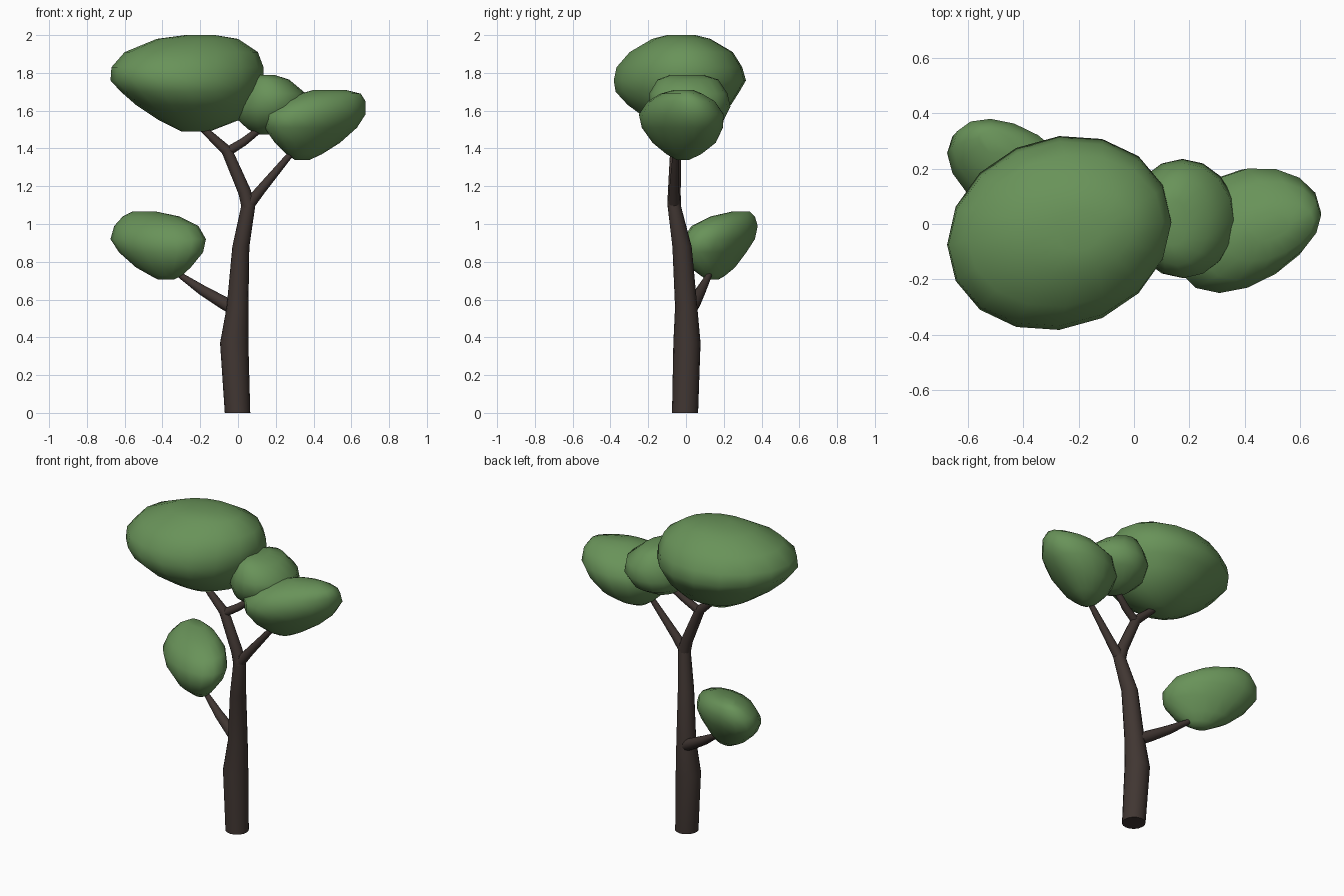
import bpy, bmesh, math
from mathutils import Vector


def material(name, rgb):
    m = bpy.data.materials.new(name)
    m.diffuse_color = (*rgb, 1)
    return m


LEAF = material("leaf_green", (0.14, 0.29, 0.10))
BARK = material("bark_brown", (0.052, 0.037, 0.032))


def loft(name, rings, mat, angle=50):
    """Skin a list of equal-length point rings, capped at both ends."""
    bm = bmesh.new()
    vs = [[bm.verts.new(p) for p in ring] for ring in rings]
    n = len(vs[0])
    for a, b in zip(vs, vs[1:]):
        for i in range(n):
            j = (i + 1) % n
            bm.faces.new((a[i], a[j], b[j], b[i]))
    bm.faces.new(vs[0])
    bm.faces.new(vs[-1])
    bmesh.ops.recalc_face_normals(bm, faces=bm.faces)
    me = bpy.data.meshes.new(name)
    bm.to_mesh(me)
    bm.free()
    me.materials.append(mat)
    ob = bpy.data.objects.new(name, me)
    bpy.context.collection.objects.link(ob)
    bpy.ops.object.select_all(action='DESELECT')
    bpy.context.view_layer.objects.active = ob
    ob.select_set(True)
    bpy.ops.object.shade_smooth_by_angle(angle=math.radians(angle))
    return ob


def sections(name, levels, mat, sides=16, egg=0.0, skew=0.0, angle=50):
    """Horizontal ovals (z, x min, x max, y min, y max); skew leans them diagonally."""
    rings = []
    for z, x0, x1, y0, y1 in levels:
        ring = []
        for i in range(sides):
            a = 2 * math.pi * i / sides
            c, s = math.cos(a), math.sin(a + skew)
            ring.append(((x0 + x1) / 2 + (x1 - x0) / 2 * c,
                         (y0 + y1) / 2 + (y1 - y0) / 2 * s * (1 - egg * c), z))
        rings.append(ring)
    return loft(name, rings, mat, angle)


def branch(name, path, sides=12):
    """Tapered tube through (x, y, z, radius) points."""
    pts = [Vector(p[:3]) for p in path]
    rings = []
    for k, p in enumerate(pts):
        d = (pts[min(k + 1, len(pts) - 1)] - pts[max(k - 1, 0)]).normalized()
        u = d.cross(Vector((0, 1, 0))).normalized()
        v = d.cross(u)
        rings.append([p + path[k][3] * (u * math.cos(t) + v * math.sin(t))
                      for t in (2 * math.pi * i / sides for i in range(sides))])
    return loft(name, rings, BARK)


# Trunk up to the fork
sections("trunk", [
    (0.00, -0.07, 0.065, -0.074, 0.064),
    (0.37, -0.095, 0.055, -0.067, 0.077),
    (0.56, -0.06, 0.055, -0.058, 0.06),
    (0.88, -0.03, 0.06, -0.072, 0.03),
    (1.10, 0.018, 0.092, -0.098, -0.028),
    (1.15, 0.02, 0.085, -0.09, -0.033)], BARK)

# Limbs
branch("left_limb", [(0.055, -0.063, 1.09, 0.036), (0.035, -0.062, 1.17, 0.034),
                     (-0.06, -0.055, 1.39, 0.029), (-0.17, -0.05, 1.49, 0.02),
                     (-0.26, -0.045, 1.58, 0.014)])
branch("middle_limb", [(-0.06, -0.055, 1.38, 0.025), (0.03, -0.04, 1.435, 0.022),
                       (0.10, -0.02, 1.49, 0.019), (0.15, -0.01, 1.56, 0.015)])
branch("right_limb", [(0.055, -0.063, 1.10, 0.032), (0.12, -0.063, 1.18, 0.026),
                      (0.27, -0.055, 1.36, 0.017), (0.33, -0.05, 1.44, 0.013)])
branch("lower_limb", [(-0.01, 0.02, 0.545, 0.036), (-0.08, 0.045, 0.585, 0.034),
                      (-0.19, 0.08, 0.65, 0.027), (-0.30, 0.12, 0.725, 0.016),
                      (-0.36, 0.14, 0.80, 0.013)])

# Leaf clumps
sections("top_foliage", [
    (2.00, -0.28, -0.12, -0.10, 0.05),
    (1.98, -0.43, 0.00, -0.18, 0.13),
    (1.91, -0.60, 0.105, -0.30, 0.25),
    (1.83, -0.67, 0.135, -0.37, 0.30),
    (1.76, -0.675, 0.135, -0.385, 0.32),
    (1.70, -0.62, 0.11, -0.375, 0.285),
    (1.63, -0.54, 0.07, -0.31, 0.24),
    (1.55, -0.42, 0.005, -0.20, 0.15),
    (1.49, -0.30, -0.15, -0.09, 0.04)], LEAF, skew=0.12, angle=180)
sections("middle_foliage", [
    (1.79, 0.09, 0.19, -0.08, 0.09),
    (1.765, 0.04, 0.27, -0.15, 0.17),
    (1.69, 0.00, 0.36, -0.195, 0.22),
    (1.62, -0.02, 0.37, -0.195, 0.235),
    (1.55, 0.00, 0.32, -0.16, 0.20),
    (1.50, 0.055, 0.23, -0.09, 0.11),
    (1.475, 0.11, 0.18, -0.04, 0.05)], LEAF, angle=180)
sections("right_foliage", [
    (1.71, 0.40, 0.57, -0.06, 0.04),
    (1.69, 0.33, 0.65, -0.13, 0.09),
    (1.65, 0.24, 0.675, -0.195, 0.16),
    (1.58, 0.145, 0.675, -0.24, 0.21),
    (1.51, 0.14, 0.63, -0.225, 0.205),
    (1.43, 0.195, 0.54, -0.17, 0.165),
    (1.37, 0.255, 0.445, -0.10, 0.085),
    (1.34, 0.30, 0.38, -0.05, 0.02)], LEAF, egg=0.12, skew=0.3, angle=180)
sections("lower_foliage", [
    (1.065, -0.56, -0.43, 0.24, 0.34),
    (1.04, -0.61, -0.31, 0.13, 0.365),
    (0.99, -0.655, -0.21, 0.03, 0.38),
    (0.92, -0.675, -0.17, -0.02, 0.365),
    (0.85, -0.63, -0.185, -0.025, 0.32),
    (0.77, -0.54, -0.25, 0.02, 0.26),
    (0.725, -0.46, -0.30, 0.08, 0.205),
    (0.705, -0.42, -0.34, 0.11, 0.17)], LEAF, skew=-0.45, angle=180)
